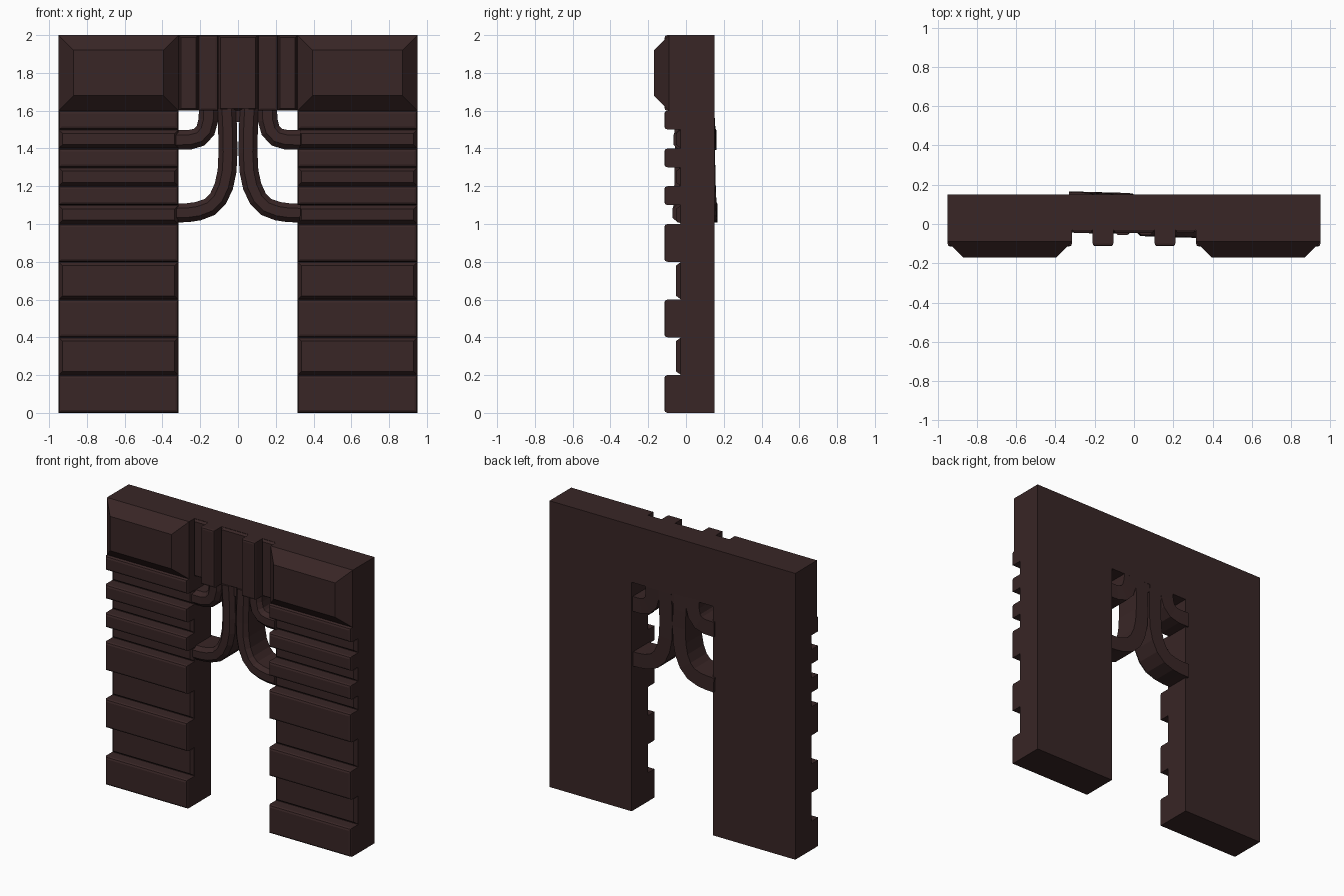
import bpy, bmesh
from mathutils import Vector

if "Cube" in bpy.data.objects:
    bpy.data.objects.remove(bpy.data.objects["Cube"])

mat = bpy.data.materials.new("dark brown stone")
mat.diffuse_color = (0.040, 0.019, 0.019, 1)
mat.use_nodes = True
mat.node_tree.nodes["Principled BSDF"].inputs["Base Color"].default_value = mat.diffuse_color


def finish(name, bm):
    bmesh.ops.recalc_face_normals(bm, faces=bm.faces[:])
    me = bpy.data.meshes.new(name)
    bm.to_mesh(me)
    bm.free()
    me.materials.append(mat)
    ob = bpy.data.objects.new(name, me)
    bpy.context.collection.objects.link(ob)
    return ob


def loft(name, rings):
    """Skin a list of equal-length point rings and cap both ends."""
    bm = bmesh.new()
    vs = [[bm.verts.new(p) for p in r] for r in rings]
    n = len(rings[0])
    for a, b in zip(vs, vs[1:]):
        for i in range(n):
            j = (i + 1) % n
            bm.faces.new((a[i], a[j], b[j], b[i]))
    bm.faces.new(vs[0])
    bm.faces.new(vs[-1])
    return finish(name, bm)


def rect(x0, x1, z0, z1, y, d=0.0):
    return [(x0 + d, y, z0 + d), (x1 - d, y, z0 + d), (x1 - d, y, z1 - d), (x0 + d, y, z1 - d)]


def raised(name, x0, x1, z0, z1, steps):
    """Stepped block growing forward; steps are (y, inset)."""
    return loft(name, [rect(x0, x1, z0, z1, y, d) for y, d in steps])


BACK, FACE = 0.15, -0.03
BAND = [(FACE, 0), (-0.098, 0), (-0.110, 0.005), (-0.115, 0.016)]
PANEL = [(FACE, 0.003), (-0.053, 0.02)]

# gate body: two legs and a lintel in one slab
U = [(-.95, 0), (-.315, 0), (-.315, 1.6), (.315, 1.6), (.315, 0), (.95, 0), (.95, 2), (-.95, 2)]
loft("gate_body", [[(x, y, z) for x, z in U] for y in (BACK, FACE)])

bands = [(0, .2), (.4, .6), (.8, 1.0), (1.1, 1.2), (1.3, 1.4), (1.5, 1.6)]
gaps = [(a[1], b[0]) for a, b in zip(bands, bands[1:])]


def sweep_rib(name, s, path, hw, lean):
    """Deep rib with chamfered front, bent along a path of (x, z) points."""
    prof = [(-1, BACK), (1, BACK), (1, -.028), (.5, -.055), (-.5, -.055), (-1, -.028)]
    pts = [Vector(p) for p in path]
    rings = []
    for i, p in enumerate(pts):
        t = (pts[min(i + 1, len(pts) - 1)] - pts[max(i - 1, 0)]).normalized()
        nrm = Vector((-t.y, t.x))
        dy = -s * lean * i / (len(pts) - 1)
        rings.append([(s * (p.x + nrm.x * hw * u), y + dy, p.y + nrm.y * hw * u) for u, y in prof])
    loft(name, rings)


long_path = [(.06, 1.61), (.055, 1.5), (.053, 1.38), (.058, 1.28), (.075, 1.2), (.105, 1.135),
             (.15, 1.09), (.21, 1.068), (.265, 1.06), (.33, 1.058)]
short_path = [(.155, 1.61), (.157, 1.55), (.172, 1.495), (.205, 1.46), (.255, 1.446), (.33, 1.445)]

for s, side in ((-1, "left"), (1, "right")):
    x0, x1 = sorted((s * .315, s * .95))
    # leg bands and recessed panels
    for z0, z1 in bands:
        raised(side + "_leg_band", x0, x1, z0, z1, BAND)
    for z0, z1 in gaps:
        raised(side + "_leg_panel", x0, x1, z0, z1, PANEL)
    # bevelled corner block
    raised(side + "_corner_block", x0, x1, 1.6, 2.0, [(FACE, 0), (-.09, 0), (-.17, .08)])
    # lintel bars and side panels
    a, b = sorted((s * .105, s * .21))
    raised(side + "_lintel_bar", a, b, 1.6, 2.0,
           [(FACE, 0), (-.098, 0), (-.110, .004), (-.113, .014)])
    a, b = sorted((s * .21, s * .315))
    raised(side + "_lintel_panel", a, b, 1.6, 2.0, [(FACE, .002), (-.047, .012)])
    # bent ribs under the lintel
    sweep_rib(side + "_long_rib", s, long_path, .05, .016)
    sweep_rib(side + "_short_rib", s, short_path, .052, .012)

raised("lintel_centre_panel", -.105, .105, 1.6, 2.0, [(FACE, .002), (-.047, .012)])
# web filling the top between the ribs
raised("rib_web", -.13, .13, 1.54, 1.61, [(BACK - .003, 0), (FACE, 0)])
